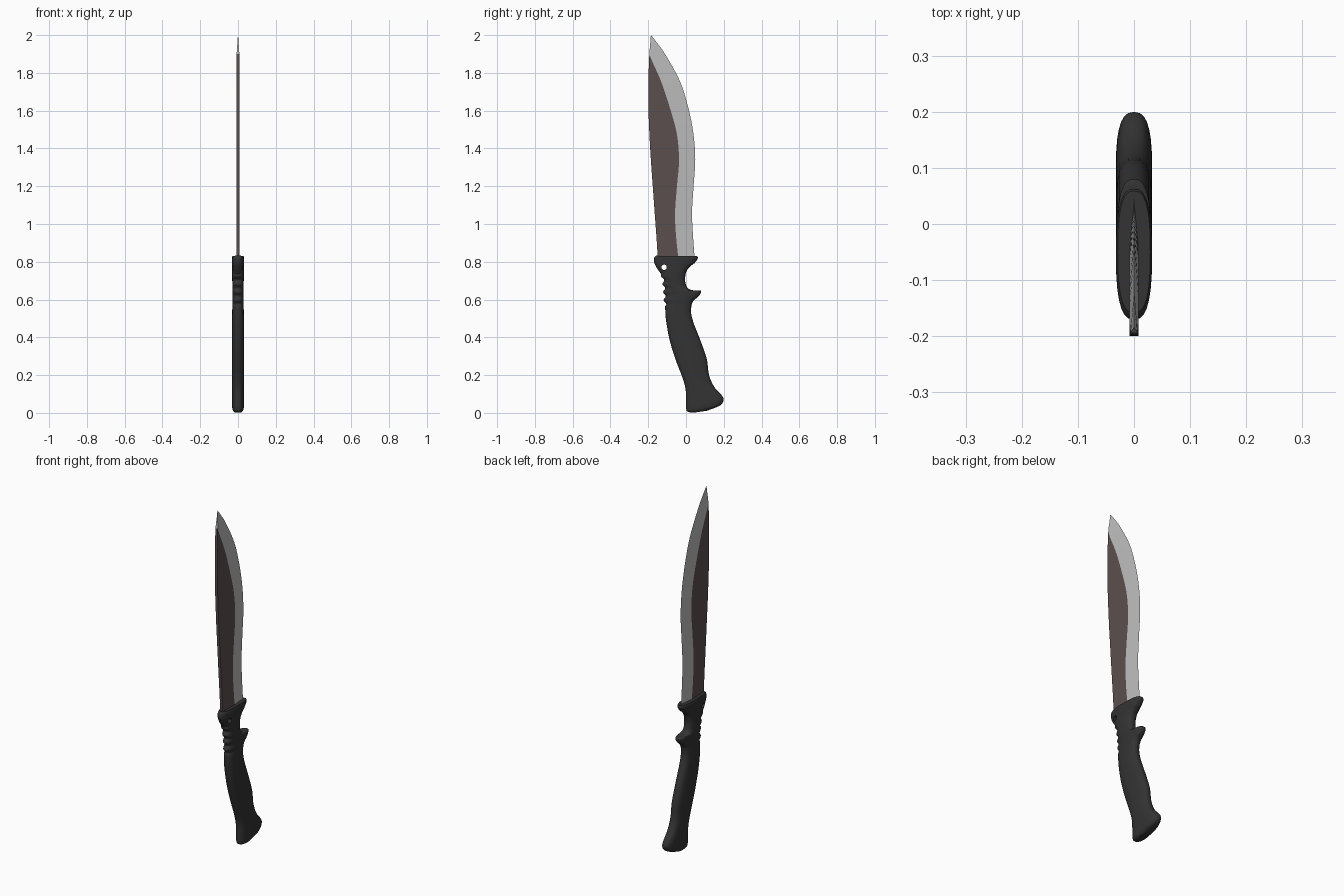
import bpy, bmesh, math
from mathutils import Vector


def material(name, rgb):
    m = bpy.data.materials.new(name)
    m.diffuse_color = (*rgb, 1)
    return m


steel = material("bare steel", (0.50, 0.50, 0.50))
coating = material("brown blade coating", (0.105, 0.078, 0.074))
rubber = material("black rubber", (0.033, 0.033, 0.033))


def make_object(name, bm, mats, angle):
    bmesh.ops.recalc_face_normals(bm, faces=bm.faces)
    mesh = bpy.data.meshes.new(name)
    bm.to_mesh(mesh)
    bm.free()
    for m in mats:
        mesh.materials.append(m)
    ob = bpy.data.objects.new(name, mesh)
    bpy.context.collection.objects.link(ob)
    bpy.ops.object.select_all(action='DESELECT')
    ob.select_set(True)
    bpy.context.view_layer.objects.active = ob
    bpy.ops.object.shade_smooth_by_angle(angle=math.radians(angle))
    return ob


def spline(keys, steps):
    """Catmull-Rom through the keys."""
    p = [Vector(k) for k in keys]
    p = [p[0]] + p + [p[-1]]
    out = []
    for a, b, c, d in zip(p, p[1:], p[2:], p[3:]):
        for s in range(steps):
            t = s / steps
            out.append(0.5 * (2 * b + (c - a) * t + (2 * a - 5 * b + 4 * c - d) * t * t
                              + (3 * b - a - 3 * c + d) * t ** 3))
    return out + [p[-1]]


# Blade: rows of (z, spine y, grind line y, edge y, half thickness)
rows = spline([
    (0.79, -0.148, -0.038, 0.048, 0.008), (0.83, -0.150, -0.042, 0.045, 0.008),
    (0.94, -0.157, -0.053, 0.037, 0.008), (1.06, -0.166, -0.058, 0.032, 0.008),
    (1.20, -0.176, -0.048, 0.040, 0.008), (1.34, -0.186, -0.037, 0.049, 0.008),
    (1.48, -0.194, -0.049, 0.039, 0.008), (1.62, -0.199, -0.087, 0.011, 0.008),
    (1.76, -0.199, -0.134, -0.034, 0.008), (1.90, -0.194, -0.194, -0.111, 0.007),
    (1.96, -0.189, -0.189, -0.154, 0.003), (2.00, -0.186, -0.186, -0.185, 0.0005)], 4)
bm = bmesh.new()
rings = []
for z, s, g, e, t in rows:
    g = s if z > 1.899 else max(g, s)
    rings.append([bm.verts.new(c) for c in
                  ((-t, s, z), (-t, g, z), (0, e, z), (t, g, z), (t, s, z))])
for a, b in zip(rings, rings[1:]):
    for i in range(5):
        j = (i + 1) % 5
        f = bm.faces.new((a[i], a[j], b[j], b[i]))
        # the bevelled strips and the tip are bare, the flats and spine coated
        f.material_index = 0 if i in (1, 2) or a[0].co.z > 1.899 else 1
bm.faces.new(rings[0])
bm.faces.new(rings[-1])
bmesh.ops.remove_doubles(bm, verts=bm.verts, dist=0.0002)
make_object("blade", bm, [steel, coating], 5)

# Handle: stations of (back y, back z, front y, front z, half width)
stations = spline([
    (0.040, 0.001, 0.110, 0.011, 0.020), (0.010, 0.006, 0.178, 0.038, 0.029),
    (0.001, 0.022, 0.199, 0.066, 0.032), (0.000, 0.070, 0.190, 0.092, 0.032),
    (-0.003, 0.130, 0.150, 0.137, 0.032), (-0.020, 0.190, 0.122, 0.200, 0.032),
    (-0.047, 0.260, 0.111, 0.280, 0.032), (-0.071, 0.330, 0.087, 0.355, 0.032),
    (-0.090, 0.400, 0.060, 0.425, 0.032), (-0.102, 0.465, 0.039, 0.480, 0.032),
    (-0.109, 0.520, 0.027, 0.530, 0.031), (-0.110, 0.565, 0.030, 0.572, 0.030),
    (-0.111, 0.585, 0.041, 0.595, 0.030), (-0.113, 0.605, 0.062, 0.613, 0.030),
    (-0.114, 0.625, 0.077, 0.632, 0.030), (-0.115, 0.640, 0.077, 0.648, 0.030),
    (-0.116, 0.655, 0.040, 0.649, 0.030), (-0.118, 0.675, 0.015, 0.656, 0.030),
    (-0.120, 0.695, 0.000, 0.677, 0.030), (-0.124, 0.715, -0.005, 0.710, 0.031),
    (-0.132, 0.735, 0.002, 0.748, 0.032), (-0.150, 0.760, 0.020, 0.773, 0.032),
    (-0.164, 0.785, 0.041, 0.790, 0.032), (-0.170, 0.805, 0.056, 0.806, 0.032),
    (-0.168, 0.822, 0.063, 0.820, 0.032), (-0.158, 0.832, 0.059, 0.830, 0.029)], 5)
SIDES = 28
bm = bmesh.new()
rings = []
for by, bz, fy, fz, w in stations:
    if 0.565 < bz < 0.735:  # thumb ridges
        by += 0.006 * math.sin((bz - 0.565) / 0.0425 * 2 * math.pi)
    ring = []
    for k in range(SIDES):
        a = 2 * math.pi * k / SIDES
        c, s = math.cos(a), math.sin(a)
        u = 0.5 + 0.5 * math.copysign(abs(c) ** 0.75, c)
        x = w * math.copysign(abs(s) ** 0.75, s)
        ring.append(bm.verts.new((x, by + (fy - by) * u, bz + (fz - bz) * u)))
    rings.append(ring)
for a, b in zip(rings, rings[1:]):
    for k in range(SIDES):
        j = (k + 1) % SIDES
        bm.faces.new((a[k], a[j], b[j], b[k]))
bm.faces.new(rings[0])
bm.faces.new(rings[-1])
handle = make_object("handle", bm, [rubber], 40)

# Lanyard hole through the guard
bpy.ops.mesh.primitive_cylinder_add(vertices=20, radius=0.014, depth=0.2,
                                    location=(0, -0.116, 0.771),
                                    rotation=(0, math.pi / 2, 0))
cutter = bpy.context.object
cutter.name = "lanyard_hole_cutter"
cutter.data.materials.append(rubber)
cutter.hide_render = True
cutter.display_type = 'WIRE'
cut = handle.modifiers.new("lanyard hole", 'BOOLEAN')
cut.object = cutter
cut.operation = 'DIFFERENCE'
cut.solver = 'EXACT'
